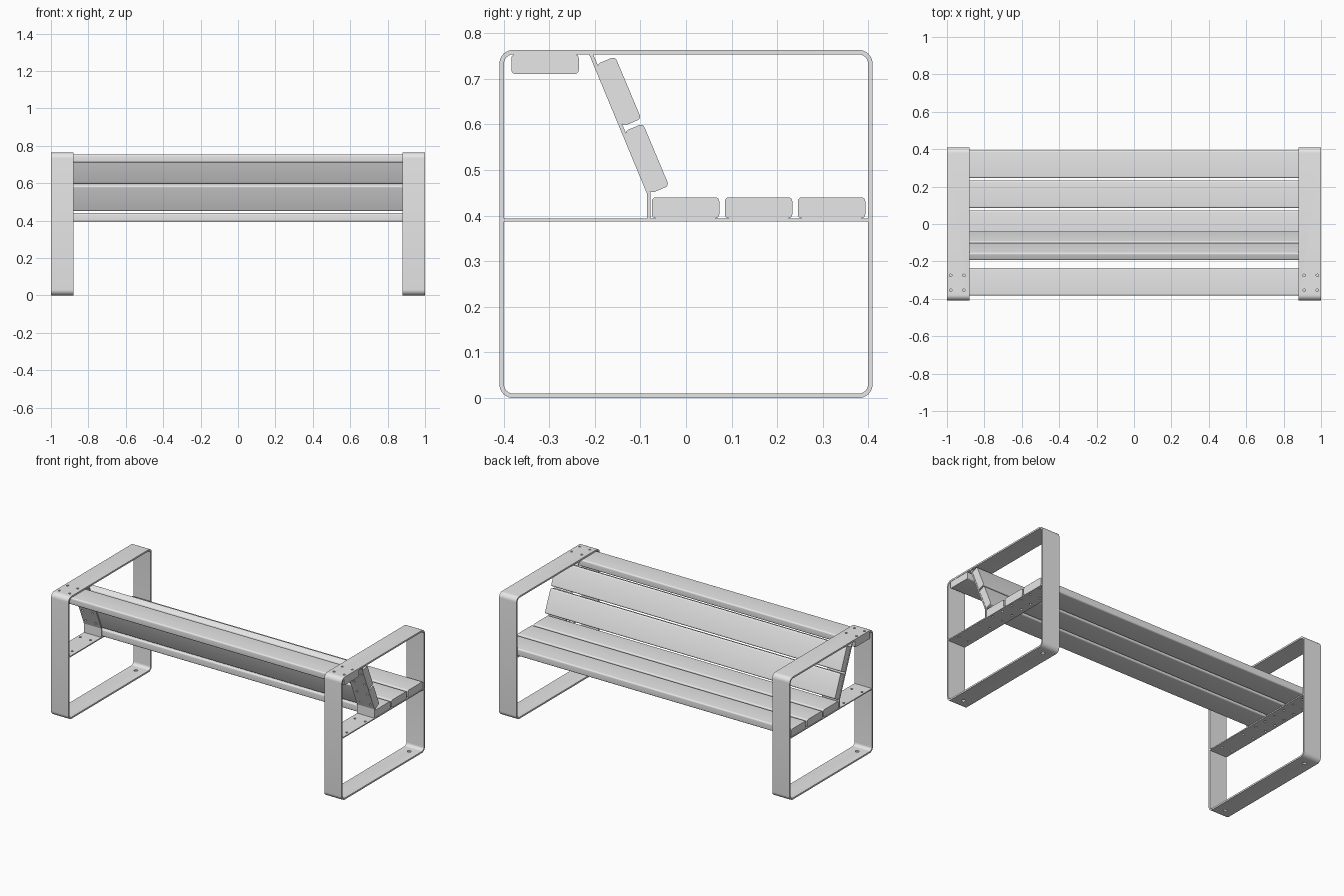
import bpy, bmesh, math
from mathutils import Vector

cube = bpy.data.objects.get("Cube")
if cube:
    bpy.data.objects.remove(cube, do_unlink=True)

grey = bpy.data.materials.new("light_grey")
grey.use_nodes = True
COLOUR = (0.8, 0.8, 0.8, 1)
grey.diffuse_color = COLOUR
grey.node_tree.nodes["Principled BSDF"].inputs["Base Color"].default_value = COLOUR

INNER, OUTER = 0.88, 1.0        # width of each steel side along x
HOLE_X = (0.91, 0.98)           # screw columns
SCREW, ANCHOR = 0.007, 0.011    # hole radii


def rounded_rect(w, h, r, steps=6):
    """Rounded rectangle as (y, z) points around its centre."""
    pts = []
    for i, (sy, sz) in enumerate(((1, 1), (-1, 1), (-1, -1), (1, -1))):
        for k in range(steps + 1):
            a = math.pi / 2 * (i + k / steps)
            pts.append((sy * (w / 2 - r) + r * math.cos(a),
                        sz * (h / 2 - r) + r * math.sin(a)))
    return pts


def finish(name, bm):
    bmesh.ops.recalc_face_normals(bm, faces=bm.faces)
    mesh = bpy.data.meshes.new(name)
    bm.to_mesh(mesh)
    bm.free()
    obj = bpy.data.objects.new(name, mesh)
    bpy.context.collection.objects.link(obj)
    mesh.materials.append(grey)
    return obj


def activate(obj):
    bpy.ops.object.select_all(action='DESELECT')
    obj.select_set(True)
    bpy.context.view_layer.objects.active = obj


def smooth(obj):
    activate(obj)
    bpy.ops.object.shade_smooth_by_angle(angle=math.radians(35))


def prism(name, profile, x0, x1):
    """Extrude a closed (y, z) profile along x."""
    bm = bmesh.new()
    a, b = ([bm.verts.new((x, y, z)) for y, z in profile] for x in (x0, x1))
    n = len(profile)
    bm.faces.new(a)
    bm.faces.new(b[::-1])
    for i in range(n):
        j = (i + 1) % n
        bm.faces.new((a[i], a[j], b[j], b[i]))
    return finish(name, bm)


def hoop(name, outer, inner, x0, x1):
    """Closed flat-bar loop between two matching profiles."""
    bm = bmesh.new()
    rings = [[bm.verts.new((x, y, z)) for y, z in p]
             for p, x in ((outer, x0), (outer, x1), (inner, x1), (inner, x0))]
    n = len(outer)
    for r in range(4):
        p, q = rings[r], rings[(r + 1) % 4]
        for i in range(n):
            j = (i + 1) % n
            bm.faces.new((p[i], p[j], q[j], q[i]))
    return finish(name, bm)


def drill(obj, side, spots, radius, axis=(0, 0, 1), columns=HOLE_X):
    """Cut round holes through a bar at the given (y, z) spots."""
    rot = Vector(axis).to_track_quat('Z', 'Y').to_matrix().to_4x4()
    bm = bmesh.new()
    for y, z in spots:
        for x in columns:
            m = rot.copy()
            m.translation = (side * x, y, z)
            bmesh.ops.create_cone(bm, cap_ends=True, segments=12, radius1=radius,
                                  radius2=radius, depth=0.04, matrix=m)
    cutter = finish("hole_cutter", bm)
    cutter.hide_render = True
    mod = obj.modifiers.new("holes", 'BOOLEAN')
    mod.operation, mod.solver, mod.object = 'DIFFERENCE', 'EXACT', cutter
    activate(obj)
    bpy.ops.object.modifier_apply(modifier=mod.name)
    bpy.data.objects.remove(cutter, do_unlink=True)


def plank(name, y, z, w, h, angle=0.0):
    c, s = math.cos(angle), math.sin(angle)
    prof = [(y + c * a - s * b, z + s * a + c * b)
            for a, b in rounded_rect(w, h, 0.009)]
    smooth(prism(name, prof, -0.998, 0.998))


# Timber planks: three for the seat, two sloping for the back, one top shelf
PLANK = 0.148
SEAT_Y = (-0.001, 0.159, 0.319)
BACK = ((-0.147, 0.672), (-0.086, 0.525))
slope = Vector((0, 0.387, -0.922)).normalized()
normal = Vector((0, -slope.z, slope.y))
for i, y in enumerate(SEAT_Y):
    plank(f"seat_plank_{i + 1}", y, 0.417, PLANK, 0.046)
for i, (y, z) in enumerate(BACK):
    plank(f"back_plank_{i + 1}", y, z, PLANK, 0.044, math.atan2(slope.z, slope.y))
plank("top_plank", -0.309, 0.732, PLANK, 0.043)

# Steel sides
outer = [(y, z + 0.3815) for y, z in rounded_rect(0.818, 0.763, 0.03, 8)]
inner = [(y, z + 0.3815) for y, z in rounded_rect(0.798, 0.743, 0.02, 8)]
for side, label in ((1, "left"), (-1, "right")):
    x0, x1 = side * INNER, side * OUTER

    # Rounded flat-bar frame with screw holes on top and floor anchors below
    frame = hoop(f"{label}_side_frame", outer, inner, x0, x1)
    drill(frame, side, [(-0.275, 0.758), (-0.355, 0.758)], SCREW)
    drill(frame, side, [(-0.34, 0.005), (0.34, 0.005)], ANCHOR, columns=(0.94,))
    smooth(frame)

    # Flat bar carrying the seat
    bar = prism(f"{label}_seat_bar",
                [(-0.4, 0.387), (0.4, 0.387), (0.4, 0.394), (-0.4, 0.394)], x0, x1)
    rows = [-0.33, -0.15] + [y + d for y in SEAT_Y for d in (-0.04, 0.04)]
    drill(bar, side, [(y, 0.39) for y in rows], SCREW)

    # Bent strip carrying the back
    strip = prism(f"{label}_back_support",
                  [(-0.213, 0.755), (-0.086, 0.449), (-0.086, 0.392),
                   (-0.078, 0.392), (-0.078, 0.451), (-0.204, 0.755)], x0, x1)
    spots = []
    for y, z in BACK:
        for d in (-0.04, 0.04):
            p = Vector((0, y, z)) - normal * 0.025 + slope * d
            spots.append((p.y, p.z))
    drill(strip, side, spots, SCREW, axis=normal)
